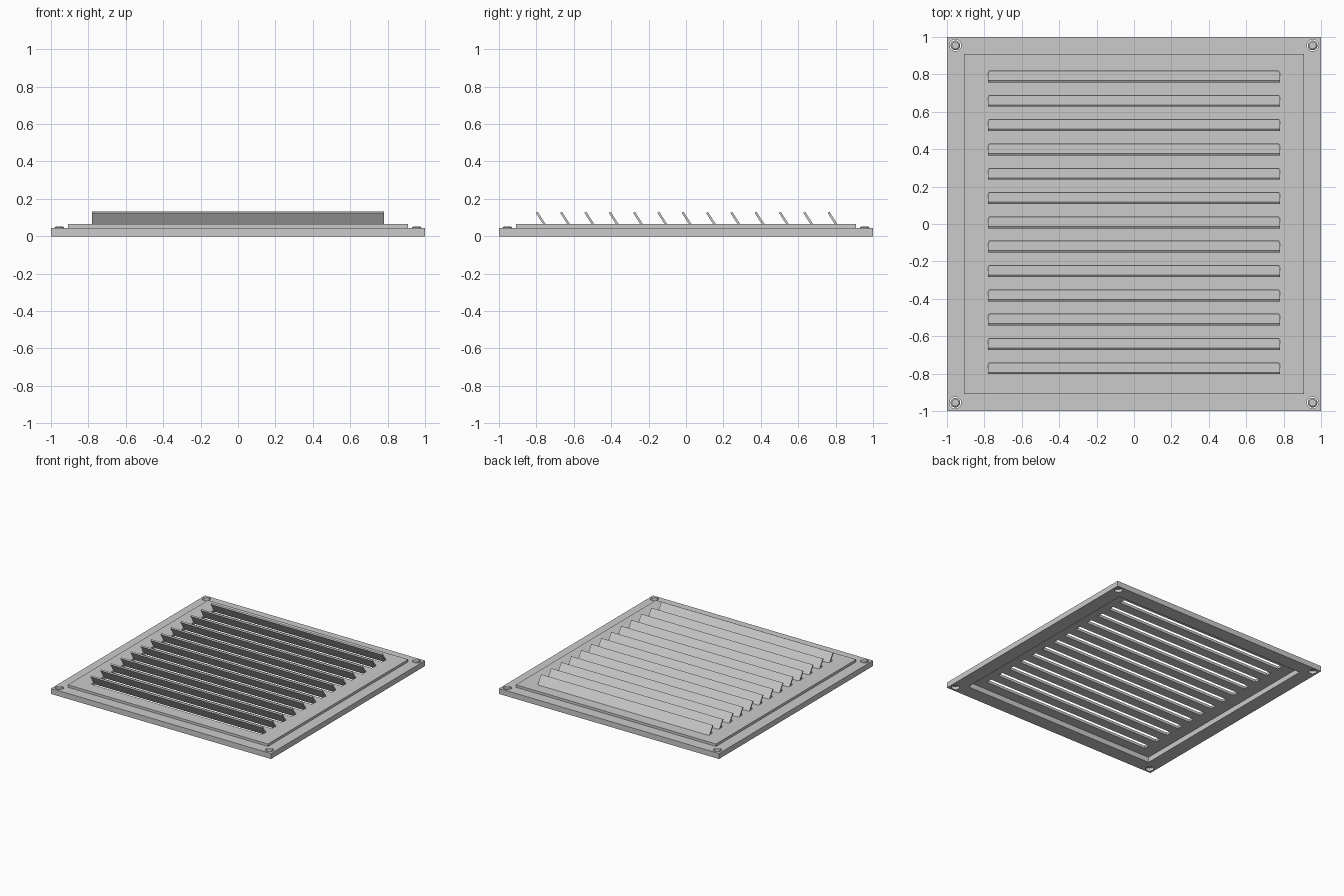
import bpy, bmesh, math
from mathutils import Matrix, Vector

if "Cube" in bpy.data.objects:
    bpy.data.objects.remove(bpy.data.objects["Cube"])


def finish(name, bm):
    bmesh.ops.recalc_face_normals(bm, faces=bm.faces)
    me = bpy.data.meshes.new(name)
    bm.to_mesh(me)
    bm.free()
    ob = bpy.data.objects.new(name, me)
    bpy.context.collection.objects.link(ob)
    return ob


def add_box(bm, x0, x1, y0, y1, z0, z1):
    m = Matrix.Translation(((x0 + x1) / 2, (y0 + y1) / 2, (z0 + z1) / 2))
    m = m @ Matrix.Diagonal((x1 - x0, y1 - y0, z1 - z0, 1))
    bmesh.ops.create_cube(bm, size=1, matrix=m)


def add_cylinder(bm, x, y, z0, z1, r0, r1):
    bmesh.ops.create_cone(bm, cap_ends=True, segments=24, radius1=r0, radius2=r1,
                          depth=z1 - z0, matrix=Matrix.Translation((x, y, (z0 + z1) / 2)))


def cut(ob, cutter):
    mod = ob.modifiers.new("cut", 'BOOLEAN')
    mod.operation = 'DIFFERENCE'
    mod.solver = 'EXACT'
    mod.object = cutter
    cutter.hide_render = True
    cutter.hide_set(True)


CORNERS = [(sx * 0.955, sy * 0.955) for sx in (-1, 1) for sy in (-1, 1)]
ROWS = [-0.78 + 0.13 * i for i in range(13)]

# Outer flange with a square opening and corner screw holes
bm = bmesh.new()
add_box(bm, -1, 1, -1, 1, 0, 0.045)
frame = finish("outer_frame", bm)

bm = bmesh.new()
add_box(bm, -0.885, 0.885, -0.885, 0.885, -0.1, 0.2)
for x, y in CORNERS:
    add_cylinder(bm, x, y, -0.1, 0.2, 0.031, 0.031)
cut(frame, finish("frame_cutter", bm))

# Raised panel with a row of slots
bm = bmesh.new()
add_box(bm, -0.91, 0.91, -0.91, 0.91, 0.043, 0.065)
panel = finish("slotted_panel", bm)

bm = bmesh.new()
for y in ROWS:
    add_box(bm, -0.775, 0.775, y - 0.02, y + 0.038, -0.1, 0.2)
cut(panel, finish("slot_cutter", bm))

# Slanted louvre blades, hinged on the back edge of each slot
top, bottom = Vector((-0.018, 0.128)), Vector((0.034, 0.047))
d = (bottom - top).normalized()
n = Vector((-d.y, d.x)) * 0.006
profile = [top - n, top + n, bottom + n, bottom - n]
bm = bmesh.new()
for y in ROWS:
    face = bm.faces.new([bm.verts.new((-0.78, y + p.x, p.y)) for p in profile])
    ext = bmesh.ops.extrude_face_region(bm, geom=[face], use_keep_orig=True)
    verts = [v for v in ext["geom"] if isinstance(v, bmesh.types.BMVert)]
    bmesh.ops.translate(bm, verts=verts, vec=(1.56, 0, 0))
finish("louvre_blades", bm)

# Low screw heads sitting in the corner holes
bm = bmesh.new()
for x, y in CORNERS:
    add_cylinder(bm, x, y, 0.02, 0.046, 0.026, 0.026)
    add_cylinder(bm, x, y, 0.046, 0.052, 0.026, 0.019)
finish("screw_heads", bm)
